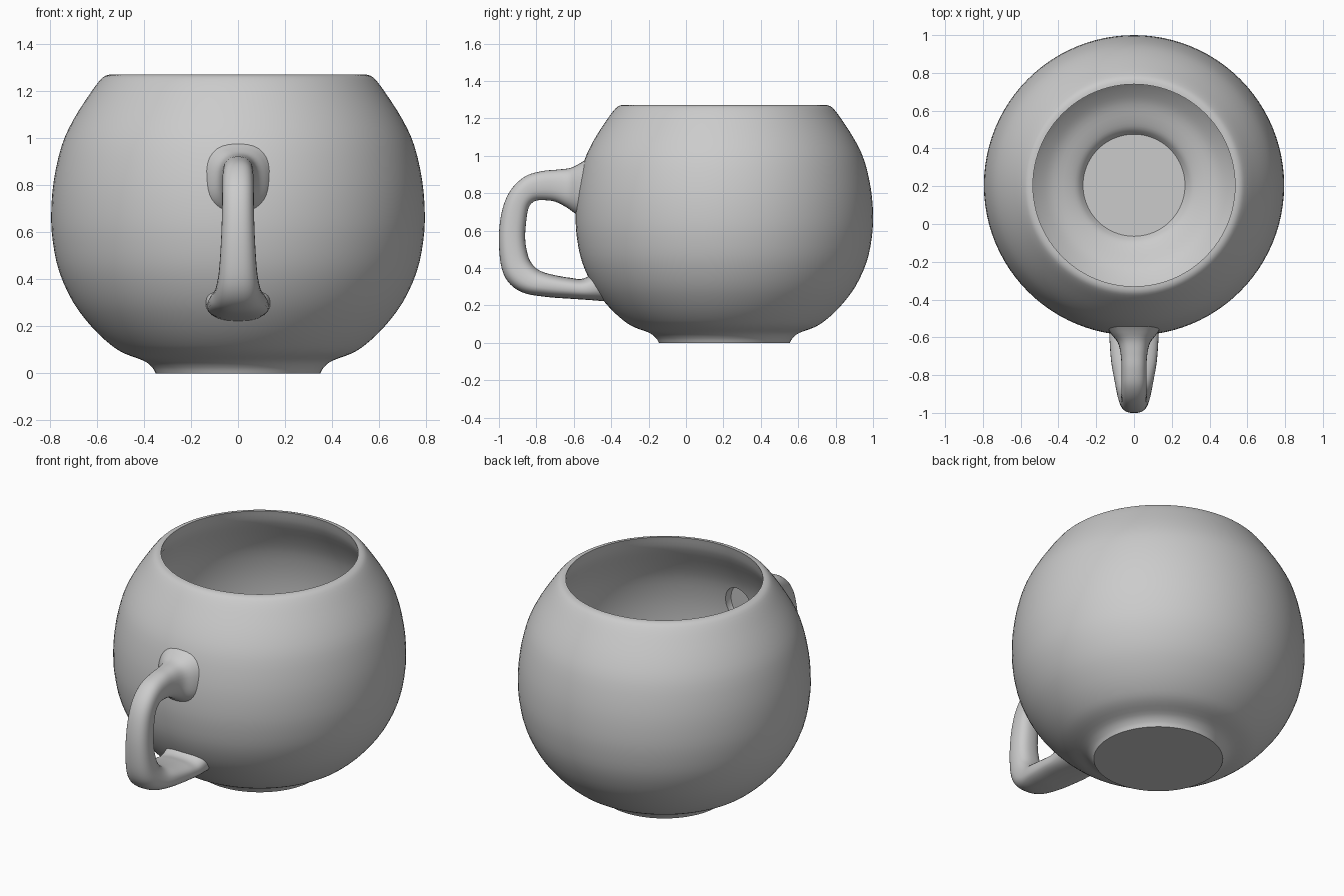
import bpy, bmesh, math
from mathutils import Vector

if "Cube" in bpy.data.objects:
    bpy.data.objects.remove(bpy.data.objects["Cube"])

CUP_Y = 0.205      # centre of the bowl
SEGMENTS = 96

clay = bpy.data.materials.new("plain grey")
clay.diffuse_color = (0.6, 0.6, 0.6, 1)
clay.use_nodes = True
clay.node_tree.nodes["Principled BSDF"].inputs["Base Color"].default_value = clay.diffuse_color


def smooth_path(points, steps):
    """Catmull-Rom interpolation through rows of numbers."""
    p = [Vector(q) for q in points]
    p = [2 * p[0] - p[1]] + p + [2 * p[-1] - p[-2]]
    out = []
    for a, b, c, d in zip(p, p[1:], p[2:], p[3:]):
        for i in range(steps):
            t = i / steps
            out.append(0.5 * (2 * b + (c - a) * t + (2 * a - 5 * b + 4 * c - d) * t**2
                              + (3 * b - a - 3 * c + d) * t**3))
    return out + [p[-2]]


def loft(name, rings):
    """Skin closed rings of points and cap both ends."""
    bm = bmesh.new()
    loops = [[bm.verts.new(v) for v in ring] for ring in rings]
    for a, b in zip(loops, loops[1:]):
        for i in range(len(a)):
            j = (i + 1) % len(a)
            bm.faces.new((a[i], a[j], b[j], b[i]))
    bm.faces.new(loops[0])
    bm.faces.new(loops[-1])
    bmesh.ops.recalc_face_normals(bm, faces=bm.faces)
    mesh = bpy.data.meshes.new(name)
    bm.to_mesh(mesh)
    bm.free()
    obj = bpy.data.objects.new(name, mesh)
    bpy.context.collection.objects.link(obj)
    mesh.materials.append(clay)
    return obj


def select(obj):
    bpy.ops.object.select_all(action='DESELECT')
    obj.select_set(True)
    bpy.context.view_layer.objects.active = obj


# Bowl: outside wall from foot to rim, then inside wall down to the floor (r, z)
outside = [(0.35, 0), (0.365, 0.025), (0.40, 0.053), (0.48, 0.083), (0.54, 0.12),
           (0.62, 0.195), (0.70, 0.30), (0.76, 0.43), (0.788, 0.56), (0.795, 0.68),
           (0.784, 0.82), (0.75, 0.97), (0.70, 1.08), (0.63, 1.19), (0.585, 1.25),
           (0.56, 1.268), (0.535, 1.272)]
inside = [(0.535, 1.272), (0.56, 1.19), (0.63, 1.07), (0.68, 0.96), (0.712, 0.82),
          (0.723, 0.68), (0.717, 0.58), (0.69, 0.46), (0.635, 0.35), (0.56, 0.255),
          (0.49, 0.19), (0.43, 0.15), (0.35, 0.12), (0.30, 0.095), (0.27, 0.06)]
profile = smooth_path(outside, 3) + smooth_path(inside, 3)[1:]
angles = [2 * math.pi * i / SEGMENTS for i in range(SEGMENTS)]
bowl = loft("bowl", [[(r * math.cos(a), CUP_Y + r * math.sin(a), z) for a in angles]
                     for r, z in profile])

# Recess inside the bowl behind the upper handle joint
bpy.ops.mesh.primitive_uv_sphere_add(segments=32, ring_count=16, location=(0, -0.5, 0.85))
cutter = bpy.context.object
cutter.name = "recess_cutter"
cutter.scale = (0.085, 0.10, 0.11)
cutter.hide_render = True
cut = bowl.modifiers.new("recess", 'BOOLEAN')
cut.operation = 'DIFFERENCE'
cut.solver = 'EXACT'
cut.object = cutter
cutter.data.materials.append(clay)
select(bowl)
bpy.ops.object.modifier_apply(modifier="recess")
bpy.data.objects.remove(cutter)

# Handle sections: outer y, outer z, inner y, inner z, half width
sections = [(-0.53, 0.985, -0.55, 0.67, 0.15), (-0.572, 0.957, -0.59, 0.69, 0.122),
            (-0.62, 0.935, -0.64, 0.725, 0.085), (-0.69, 0.926, -0.70, 0.755, 0.07),
            (-0.77, 0.918, -0.765, 0.763, 0.066), (-0.86, 0.89, -0.81, 0.757, 0.066),
            (-0.935, 0.82, -0.84, 0.725, 0.067), (-0.98, 0.72, -0.853, 0.66, 0.068),
            (-1.0, 0.58, -0.86, 0.56, 0.072), (-0.99, 0.42, -0.847, 0.475, 0.08),
            (-0.95, 0.325, -0.825, 0.425, 0.09), (-0.87, 0.268, -0.785, 0.388, 0.103),
            (-0.75, 0.246, -0.72, 0.366, 0.12), (-0.62, 0.236, -0.62, 0.348, 0.129),
            (-0.53, 0.230, -0.545, 0.345, 0.132), (-0.44, 0.223, -0.46, 0.40, 0.14)]


def superellipse(count, power):
    for i in range(count):
        a = 2 * math.pi * i / count
        c, s = math.cos(a), math.sin(a)
        yield (math.copysign(abs(c)**power, c), math.copysign(abs(s)**power, s))


rings = []
for oy, oz, iy, iz, w in smooth_path(sections, 5):
    rings.append([(w * u, (oy + iy) / 2 + v * (oy - iy) / 2, (oz + iz) / 2 + v * (oz - iz) / 2)
                  for u, v in superellipse(32, 0.8)])
handle = loft("handle", rings)

for obj in (bowl, handle):
    select(obj)
    bpy.ops.object.shade_smooth_by_angle(angle=math.radians(40))
